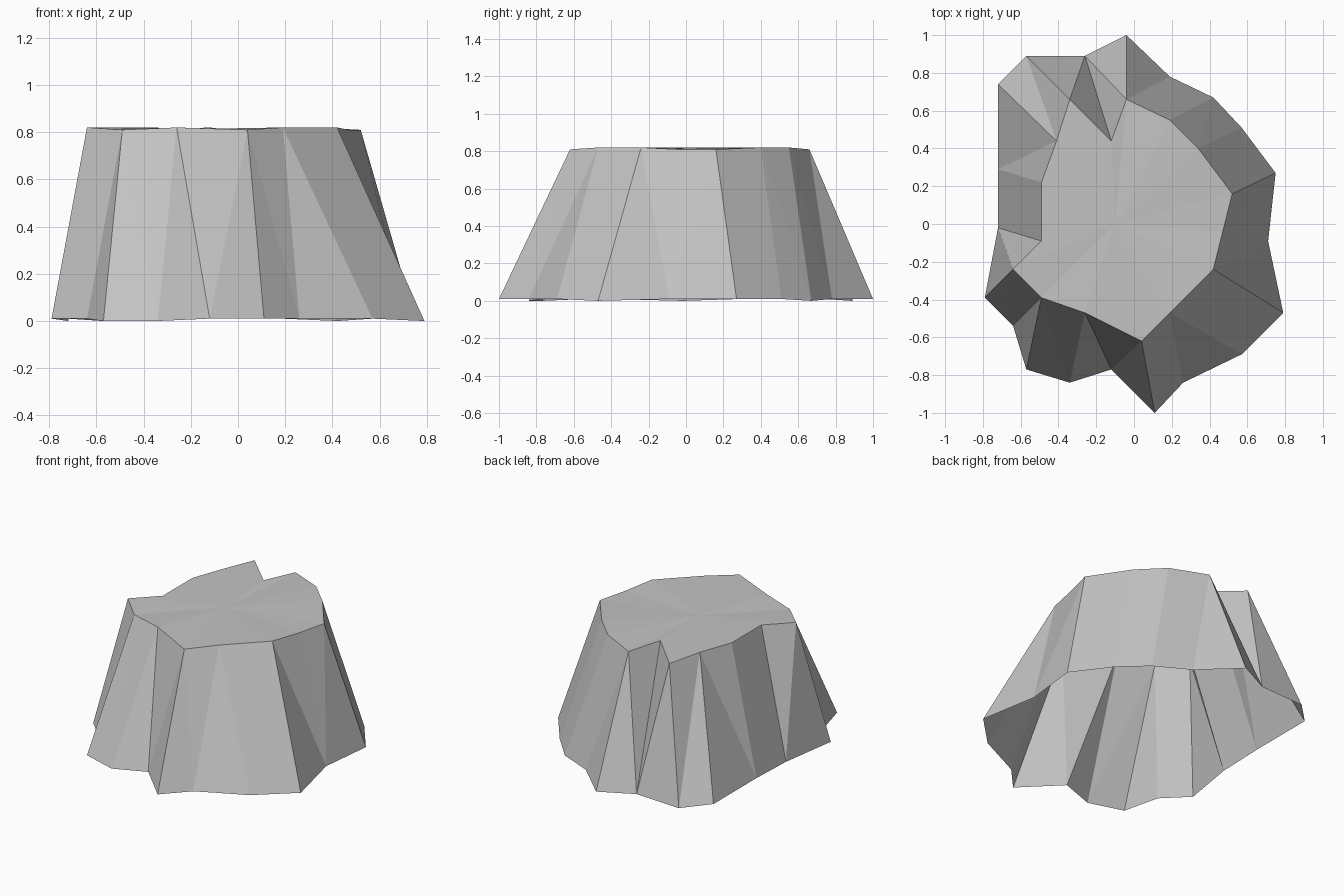
import bpy
import bmesh

# Remove the default cube
default_cube = bpy.data.objects.get("Cube")
if default_cube:
    bpy.data.objects.remove(default_cube, do_unlink=True)


def make_material(name, colour):
    material = bpy.data.materials.new(name)
    material.use_nodes = True
    material.diffuse_color = colour
    shader = next(node for node in material.node_tree.nodes if node.type == "BSDF_PRINCIPLED")
    shader.inputs["Base Color"].default_value = colour
    shader.inputs["Roughness"].default_value = 0.9
    return material


def make_outline(mesh, points, height, dip, lowered):
    """Add a ring of vertices, with the lowered ones dipping slightly."""
    ring = []
    for index, (x, y) in enumerate(points):
        z = height - (dip if index in lowered else 0)
        ring.append(mesh.verts.new((x, y, z)))
    return ring


def stitch_rings(mesh, upper, lower, steps):
    """Join two rings with triangles; each letter advances one of the rings."""
    top_index = bottom_index = 0
    for step in steps:
        top = upper[top_index % len(upper)]
        bottom = lower[bottom_index % len(lower)]
        if step == "T":
            top_index += 1
            following = upper[top_index % len(upper)]
        else:
            bottom_index += 1
            following = lower[bottom_index % len(lower)]
        mesh.faces.new((top, bottom, following))


def cap_ring(mesh, ring, centre):
    """Close a ring with a fan of triangles around a centre vertex."""
    hub = mesh.verts.new(centre)
    for start, end in zip(ring, ring[1:] + ring[:1]):
        mesh.faces.new((start, end, hub))


# Plateau edge, counterclockwise from the left side
plateau_edge = [
    (.52, .16), (.34, .4), (.19, .55), (-.04, .66), (-.12, .44), (-.34, .66),
    (-.41, .44), (-.49, .22), (-.49, -.09), (-.64, -.24), (-.49, -.39),
    (-.26, -.47), (.04, -.62), (.19, -.47), (.42, -.24), (.47, -.04),
]

# Foot of the cliff, wider and more jagged
cliff_foot = [
    (.75, .27), (.57, .51), (.42, .67), (.19, .78), (-.04, 1), (-.26, .89),
    (-.57, .89), (-.72, .74), (-.72, .29), (-.72, -.02), (-.79, -.39),
    (-.64, -.54), (-.57, -.77), (-.34, -.84), (-.12, -.77), (.11, -1),
    (.26, -.84), (.57, -.69), (.79, -.47), (.71, -.09),
]

# Rock: faceted cliff walls, a nearly flat top and an open underside
rock_mesh = bmesh.new()
top_ring = make_outline(rock_mesh, plateau_edge, .82, .01, {0, 3, 5, 10, 12, 15})
foot_ring = make_outline(rock_mesh, cliff_foot, .01, .01, {2, 6, 9, 12, 13, 18})
stitch_rings(rock_mesh, top_ring, foot_ring, "BTBTBTBBTTBTBBTBTTBBTBBTBTBBTBTBBTTB")
cap_ring(rock_mesh, top_ring, (-.1, 0, .815))

mesh_data = bpy.data.meshes.new("rock_plateau")
rock_mesh.to_mesh(mesh_data)
rock_mesh.free()
mesh_data.materials.append(make_material("stone_grey", (.55, .55, .55, 1)))
rock_plateau = bpy.data.objects.new("rock_plateau", mesh_data)
bpy.context.collection.objects.link(rock_plateau)
